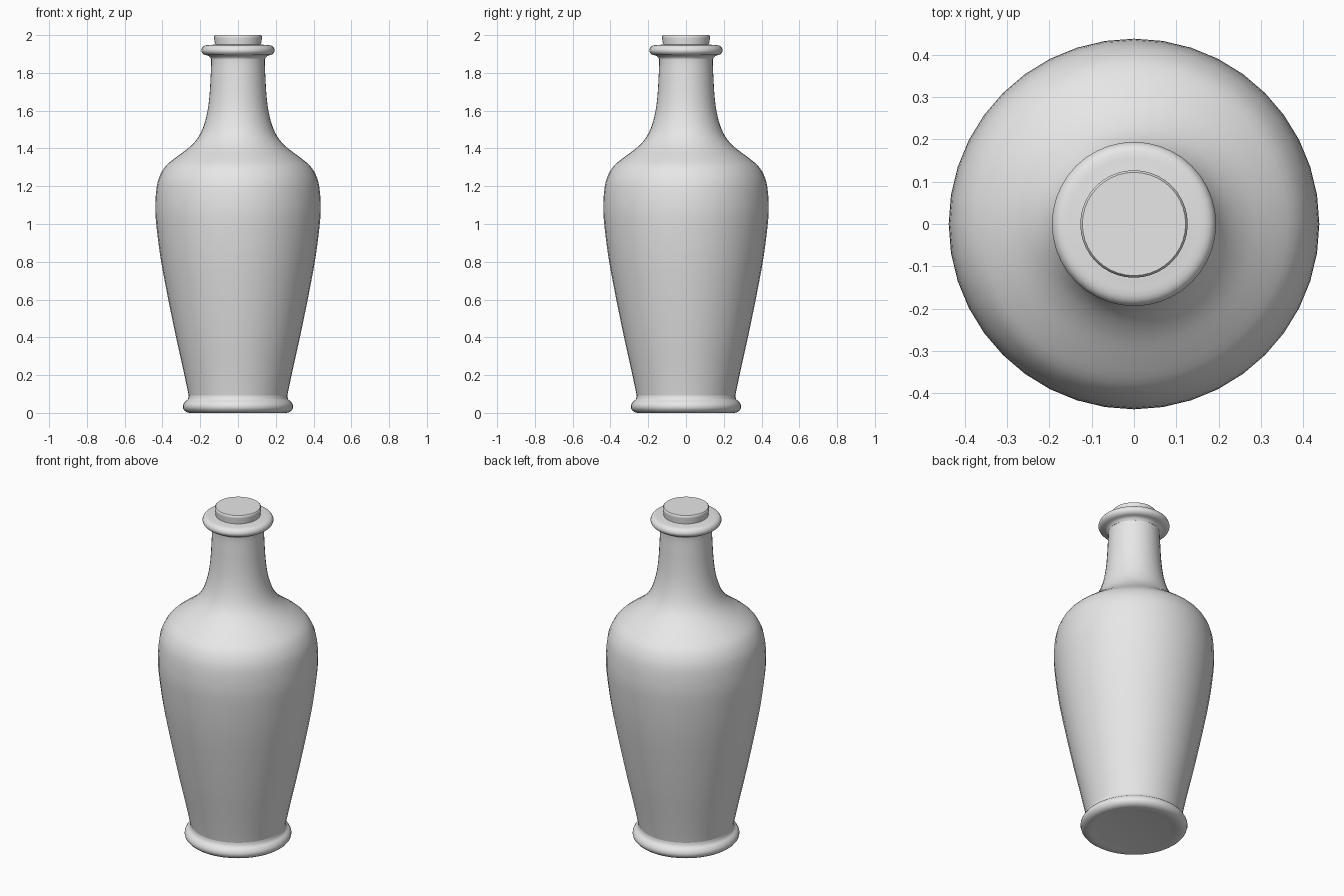
import bpy
import math
from mathutils import Vector

SIDES = 40

cube = bpy.data.objects.get("Cube")
if cube:
    bpy.data.objects.remove(cube, do_unlink=True)

grey = bpy.data.materials.new("plain_grey")
grey.use_nodes = True
grey.diffuse_color = (0.8, 0.8, 0.8, 1)
grey.node_tree.nodes["Principled BSDF"].inputs["Base Color"].default_value = (0.8, 0.8, 0.8, 1)


def smooth_profile(points, steps=3):
    """Pass a soft curve through the (radius, height) points."""
    p = [Vector(q) for q in points]
    p = [2 * p[0] - p[1]] + p + [2 * p[-1] - p[-2]]
    out = []
    for a, b, c, d in zip(p, p[1:], p[2:], p[3:]):
        for k in range(steps):
            t = k / steps
            out.append(0.5 * (2 * b + (c - a) * t + (2 * a - 5 * b + 4 * c - d) * t * t
                              + (3 * b - a - 3 * c + d) * t ** 3))
    return out + [p[-2]]


def lathe(name, profile, angle=40):
    """Revolve a bottom-to-top profile and cap both ends."""
    verts, faces = [], []
    for r, z in profile:
        for i in range(SIDES):
            a = math.tau * i / SIDES
            verts.append((r * math.cos(a), r * math.sin(a), z))
    for j in range(len(profile) - 1):
        for i in range(SIDES):
            n = (i + 1) % SIDES
            lo, hi = j * SIDES, (j + 1) * SIDES
            faces.append((lo + i, lo + n, hi + n, hi + i))
    faces.append(tuple(reversed(range(SIDES))))
    faces.append(tuple(range(len(verts) - SIDES, len(verts))))
    mesh = bpy.data.meshes.new(name)
    mesh.from_pydata(verts, [], faces)
    mesh.materials.append(grey)
    obj = bpy.data.objects.new(name, mesh)
    bpy.context.collection.objects.link(obj)
    bpy.ops.object.select_all(action="DESELECT")
    obj.select_set(True)
    bpy.context.view_layer.objects.active = obj
    bpy.ops.object.shade_smooth_by_angle(angle=math.radians(angle))
    return obj


# Body: tapering belly, round shoulder and slim neck
lathe("bottle_body", smooth_profile([
    (0.255, 0.05), (0.263, 0.1), (0.29, 0.23), (0.33, 0.41), (0.373, 0.62),
    (0.41, 0.82), (0.433, 1.0), (0.438, 1.1), (0.43, 1.2), (0.412, 1.26),
    (0.38, 1.31), (0.325, 1.355), (0.265, 1.4), (0.217, 1.45), (0.185, 1.51),
    (0.163, 1.59), (0.151, 1.68), (0.145, 1.78), (0.142, 1.87), (0.15, 1.9)]))

# Foot: rounded ring with a flat underside
lathe("foot_ring", smooth_profile([
    (0.2, 0.006), (0.24, 0.0), (0.272, 0.004), (0.29, 0.022), (0.291, 0.042),
    (0.28, 0.06), (0.266, 0.072), (0.261, 0.095)], 2))

# Lip: rounded collar round the mouth
lathe("lip_ring", smooth_profile([
    (0.143, 1.875), (0.155, 1.89), (0.178, 1.896), (0.191, 1.908), (0.194, 1.922),
    (0.186, 1.938), (0.17, 1.946), (0.145, 1.948), (0.125, 1.95)], 2))

# Stopper: short plug with a flat top
lathe("stopper", [(0.122, 1.93), (0.123, 1.96), (0.127, 1.985), (0.127, 1.994), (0.122, 2.0)])
